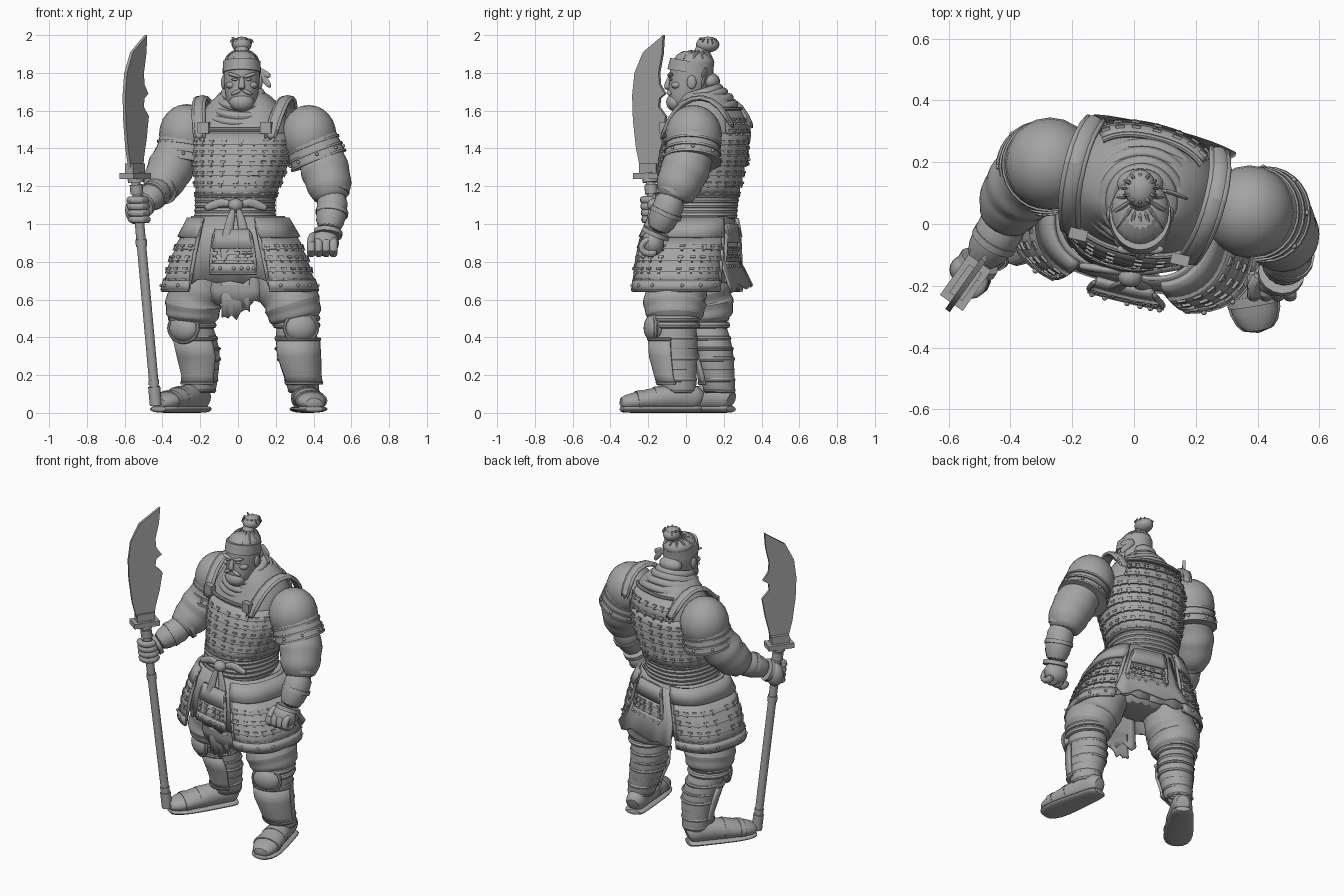
import bpy, bmesh, math, random
from mathutils import Vector, Matrix

random.seed(4)
default = bpy.data.objects.get("Cube")
if default:
    bpy.data.objects.remove(default)

grey = bpy.data.materials.new("stone_grey")
grey.use_nodes = True
grey.diffuse_color = (0.37, 0.37, 0.37, 1)
grey.node_tree.nodes["Principled BSDF"].inputs["Base Color"].default_value = grey.diffuse_color
made = []
X, Y, Z = Vector((1, 0, 0)), Vector((0, 1, 0)), Vector((0, 0, 1))


def finish(name, bm, subdiv=0, thick=0):
    bmesh.ops.remove_doubles(bm, verts=bm.verts, dist=1e-5)
    bmesh.ops.recalc_face_normals(bm, faces=bm.faces)
    mesh = bpy.data.meshes.new(name)
    bm.to_mesh(mesh)
    bm.free()
    mesh.materials.append(grey)
    obj = bpy.data.objects.new(name, mesh)
    bpy.context.collection.objects.link(obj)
    if thick:
        solid = obj.modifiers.new("thickness", 'SOLIDIFY')
        solid.thickness, solid.offset = thick, 0
    if subdiv:
        obj.modifiers.new("smooth", 'SUBSURF').levels = subdiv
        obj.modifiers["smooth"].render_levels = subdiv
    made.append(obj)
    return obj


def grid(name, rows, wrap_u=False, wrap_v=False, caps=False, **options):
    """Skin a list of point rows."""
    bm = bmesh.new()
    verts = [[bm.verts.new(p) for p in row] for row in rows]
    n, m = len(rows), len(rows[0])
    for i in range(n if wrap_u else n - 1):
        for j in range(m if wrap_v else m - 1):
            k, l = (i + 1) % n, (j + 1) % m
            bm.faces.new((verts[i][j], verts[i][l], verts[k][l], verts[k][j]))
    if caps:
        bm.faces.new(verts[0])
        bm.faces.new(verts[-1])
    return finish(name, bm, **options)


def tube(name, path, ref=X, sides=16, closed=False, subdiv=1, folds=0):
    """Loft ellipses along a path of (x, y, z, radius[, second radius])."""
    path = [(Vector(p[:3]), p[3], p[-1]) for p in path]
    if folds:  # cloth folds as alternating radii
        dense = []
        for (p, a, b), (q, c, d) in zip(path, path[1:]):
            for i in range(folds):
                t, swell = i / folds, 1.06 if i % 2 else 0.97
                dense.append((p.lerp(q, t), (a + (c - a) * t) * swell, (b + (d - b) * t) * swell))
        path = dense + [path[-1]]
    rows, n = [], len(path)
    for i, (p, rw, rh) in enumerate(path):
        nxt = path[(i + 1) % n if closed else min(i + 1, n - 1)][0]
        prev = path[i - 1 if closed else max(i - 1, 0)][0]
        d = (nxt - prev).normalized()
        a = (ref - d * ref.dot(d)).normalized()
        b = d.cross(a)
        rows.append([p + a * rw * math.cos(t) + b * rh * math.sin(t)
                     for t in (math.tau * j / sides for j in range(sides))])
    return grid(name, rows, closed, True, not closed, subdiv=subdiv)


def ball(name, loc, size, turn=None):
    bm = bmesh.new()
    m = Matrix.Translation(loc) @ (turn or Matrix()) @ Matrix.Diagonal((*size, 1))
    bmesh.ops.create_uvsphere(bm, u_segments=20, v_segments=12, radius=1, matrix=m)
    return finish(name, bm)


def boxes(name, frames):
    """Boxes from (centre, three half-axis vectors)."""
    bm = bmesh.new()
    for c, *axes in frames:
        m = Matrix([(*a, 0) for a in axes] + [(*c, 1)]).transposed()
        bmesh.ops.create_cube(bm, size=2, matrix=m)
    return finish(name, bm)


def surface(profile, twist, square=0.85):
    """Rounded-box column from rows of (z, cx, cy, rx, ry); angle zero is its front."""
    turn = Matrix.Rotation(math.radians(twist), 3, 'Z')

    def point(angle, z, out=0.0):
        low = max([r for r in profile if r[0] <= z] or profile[:1])
        high = min([r for r in profile if r[0] > z] or profile[-1:])
        t = (z - low[0]) / (high[0] - low[0]) if high[0] != low[0] else 0
        cx, cy, rx, ry = (p + (q - p) * t for p, q in zip(low[1:], high[1:]))
        s, c = math.sin(math.radians(angle)), math.cos(math.radians(angle))
        s, c = (math.copysign(abs(v) ** square, v) for v in (s, c))
        return turn @ Vector((s * (rx + out), -c * (ry + out), 0)) + Vector((cx, cy, z))
    return point


def shell(name, f, start, end, levels, thick=0.014, ragged=0, subdiv=0):
    steps = max(8, int(abs(end - start) / 6))
    angles = [start + (end - start) * i / steps for i in range(steps + 1)]
    rows = [[f(a, z, out) for a in angles] for z, out in levels]
    if ragged:
        rows[-1] = [p + Z * random.uniform(-ragged, ragged) for p in rows[-1]]
    return grid(name, rows, thick=thick, subdiv=subdiv)


def rim(name, f, start, end, z, out=0.015, r=0.01):
    steps = max(8, int(abs(end - start) / 7))
    pts = [(*f(start + (end - start) * i / steps, z, out), r) for i in range(steps + 1)]
    full = end - start >= 360
    return tube(name, pts[:-1] if full else pts, ref=Z, sides=8, closed=full, subdiv=0)


def lamellar(name, f, start, end, top, bottom, rows, cols):
    """Overlapping rows with laced ties."""
    h = (top - bottom) / rows
    levels, ties = [], []
    for r in range(rows):
        z = top - r * h
        levels += [(z, 0.002), (z - h, 0.014)]
        for c in range(cols):
            a, zm = start + (end - start) * (c + 0.5) / cols, z - h * 0.75
            across = (f(a + 2, zm) - f(a - 2, zm)).normalized()
            down = (f(a, zm - 0.02) - f(a, zm)).normalized()
            out = down.cross(across)
            ties.append((f(a, zm, 0.016), across * 0.014, down * 0.006, out * 0.006))
            ties.append((f(a, z - h, 0.014), across * 0.005, down * 0.012, out * 0.006))
    shell(name, f, start, end, levels)
    boxes(name + "_ties", ties)


# Torso armour, twisted to its right
torso = surface([(1.0, -.015, .05, .19, .19), (1.12, -.015, .06, .185, .19), (1.22, 0, .08, .215, .2),
                 (1.35, .02, .09, .245, .21), (1.48, .025, .11, .25, .2), (1.58, .03, .12, .22, .165),
                 (1.66, .03, .11, .16, .13), (1.7, .03, .1, .1, .1)], -14)
shell("torso_body", torso, -180, 180, [(z / 100, 0) for z in range(100, 171, 5)], subdiv=1)
lamellar("chest_lames", torso, -180, 180, 1.48, 1.15, 6, 24)
lamellar("back_lames", torso, 135, 225, 1.6, 1.48, 2, 7)
rim("chest_upper_rim", torso, -48, 48, 1.5)
rim("back_upper_rim", torso, 132, 228, 1.61)
rim("chest_lower_rim", torso, -180, 180, 1.15)
for i in range(4):
    rim("belt_wrap", torso, -180, 180, 1.045 + i * 0.027, 0.008, 0.018)

# Belt knot with bow and hanging tails
knot = torso(12, 1.1, 0.035)
ball("belt_knot", knot, (.04, .035, .035))
for side in (-1, 1):
    tube("bow_loop", [(*(knot + Vector((side * x, .01 + x * .15, z))), w, .014) for x, z, w in
                      ((.02, 0, .015), (.07, .02, .025), (.12, .0, .025), (.17, -.02, .015))], ref=Z)
    tube("belt_tail", [(*(knot + Vector((side * x, -.015 + z * .13, z))), w, .012) for x, z, w in
                       ((.01, -.01, .015), (.035, -.1, .025), (.05, -.2, .03), (.06, -.3, .025))])

# Skirt plates and ragged cloth
skirt = surface([(.62, .01, .005, .4, .243), (.8, .005, .012, .355, .24), (.95, .005, .025, .285, .23),
                 (1.05, 0, .04, .24, .21)], -14, .7)
shell("under_skirt", skirt, -180, 180, [(1.04, -.01), (.9, -.02), (.7, -.035)], ragged=.02)
for name, start, end, top, low, rows, cols in (
        ("left_tasset", 25, 152, 1.03, .65, 4, 10), ("right_tasset", -157, -24, 1.03, .65, 4, 10),
        ("front_tasset", -8, 16, .97, .74, 3, 5), ("back_tasset", 160, 188, 1.0, .75, 3, 5)):
    lamellar(name, skirt, start, end, top - .1, low + .04, rows, cols)
    shell(name + "_top_plate", skirt, start, end, [(top, .006), (top - .1, .016)], .02)
    shell(name + "_hem_plate", skirt, start, end, [(low + .05, .012), (low, .014)], .022)
    rim(name + "_hem", skirt, start, end, low)
    for a in (start, end):
        tube(name + "_side_rim", [(*skirt(a, z, .013), .012) for z in (top, (top + low) / 2, low)], sides=8)
    for i in range(6):
        ball(name + "_rivet", skirt(start + (end - start) * (i + .5) / 6, low + .025, .026), (.009,) * 3)
flap = surface([(.48, .01, .03, .33, .19), (.75, .01, .03, .33, .22), (1.05, 0, .05, .2, .2)], -8)
shell("front_cloth", flap, -18, 20, [(1, 0), (.8, 0), (.65, .01), (.58, 0)], ragged=.03)
shell("front_cloth_point", flap, -9, 11, [(.75, .006), (.6, .006), (.52, .004)], ragged=.03)
shell("back_cloth", skirt, 154, 200, [(1, -.01), (.8, .01), (.66, .07)], ragged=.025)
tube("pelvis", [(0, .04, z, w, d) for z, w, d in ((1, .19, .17), (.8, .25, .17), (.68, .17, .12))])


def leg(side, trousers, shin, twist, heel, toe):
    tube(side + "_trousers", trousers, folds=3)
    calf = surface(shin, twist, 1)
    top = shin[-1][0]
    shell(side + "_calf", calf, -180, 180, [(z, 0) for z, *_ in shin], .01, subdiv=1)
    for i in range(6):
        rim(side + "_leg_wrap", calf, -180, 180, .12 + .055 * i, -.004, .01 + .004 * (i % 2))
    for z in (top - .015, top + .02):
        rim(side + "_knee_tie", calf, -180, 180, z, .008, .018)
    # Greave and knee guard
    shell(side + "_greave", calf, -70, 70, [(.39, .012), (.3, .014), (.2, .01), (.15, .016)], .02)
    for z in (.39, .16):
        rim(side + "_greave_rim", calf, -72, 72, z, .018)
    turn = Matrix.Rotation(math.radians(twist), 4, 'Z')
    ball(side + "_knee_guard", calf(0, .45, -.01), (.088, .055, .075), turn)
    tube(side + "_knee_guard_rim", [(*(calf(0, .45, .0) + turn @ Vector((.088 * math.cos(a), 0, .075 * math.sin(a)))), .011)
         for a in (math.tau * i / 20 for i in range(20))], ref=turn @ Y, sides=8, closed=True, subdiv=0)
    # Shoe, sole and straps
    heel, toe = Vector(heel), Vector(toe)
    across = (toe - heel).cross(Z).normalized()
    form = ((0, .045, .05), (.08, .062, .07), (.3, .07, .075), (.6, .084, .06), (.85, .084, .047), (1, .045, .035))
    put = lambda t, w, h: (*(heel.lerp(toe, t) + Z * (h + .012)), w, h)
    tube(side + "_shoe", [put(*s) for s in form], ref=across)
    tube(side + "_sole", [(*(heel.lerp(toe, t) + Z * .02), w + .007, .02) for t, w, h in form], ref=across)
    for t, w, h in ((.5, .08, .066), (.72, .086, .055)):
        tube(side + "_shoe_strap", [put(t, w, h), put(t + .07, w, h - .003)], ref=across, subdiv=0)


leg("left", [(.15, .0, .88, .12), (.22, -.03, .7, .145, .15), (.28, -.06, .6, .15, .17),
             (.3, -.06, .53, .15, .165), (.315, -.06, .47, .115)],
    [(.1, .35, -.03, .075, .08), (.2, .335, -.05, .088, .1), (.33, .307, -.06, .108, .12),
     (.48, .31, -.065, .1, .115)], 12, (.33, .085, 0), (.405, -.355, 0))
leg("right", [(-.13, .05, .88, .12), (-.2, .07, .7, .145, .15), (-.235, .085, .6, .15, .165),
              (-.24, .095, .53, .15, .165), (-.245, .1, .47, .115)],
    [(.1, -.2, .18, .075, .08), (.2, -.195, .165, .085, .085), (.33, -.2, .145, .108, .105),
     (.48, -.245, .1, .1, .105)], -30, (-.175, .245, 0), (-.43, -.12, 0))


def arm(side, shoulder, slope, sleeve, bracer):
    c, d = Vector(shoulder), Vector(slope).normalized()
    # Domed pauldron over sloping lames
    ball(side + "_pauldron", c, (.146, .15, .16))
    u = (X - d * X.dot(d)).normalized()
    for i in range(3):
        p, r = c + d * (.015 + .042 * i), .145 + .003 * i
        q = p + d * .045
        tube(side + "_pauldron_lame", [(*p, r - .008), (*q, r)], sides=28, subdiv=0)
        tube(side + "_pauldron_lip", [(*(q - d * .008), r + .005), (*(q + d * .004), r + .005)], sides=28, subdiv=0)
    for k in range(8):
        a = math.tau * k / 8
        ball(side + "_pauldron_rivet", q - d * .025 + (u * math.cos(a) + d.cross(u) * math.sin(a)) * r, (.009,) * 3)
    tube(side + "_sleeve", sleeve, folds=3)
    tube(side + "_bracer", bracer)
    for (x, y, z, r), grow in zip(bracer, (.004, .0, .008)):
        v = (Vector(bracer[-1][:3]) - Vector(bracer[0][:3])).normalized() * .012
        p = Vector((x, y, z))
        tube(side + "_bracer_band", [(*(p - v), r + grow), (*(p + v), r + grow)], subdiv=0)


arm("left", (.375, .04, 1.47), (.35, -.06, -.9),
    [(.39, .04, 1.44, .12), (.45, .01, 1.32, .13), (.48, -.035, 1.22, .128), (.495, -.06, 1.12, .09)],
    [(.505, -.06, 1.18, .082), (.497, -.105, 1.06, .087), (.477, -.16, .95, .068)])
arm("right", (-.272, .195, 1.475), (-.14, -.1, -.95),
    [(-.29, .18, 1.42, .12), (-.345, .14, 1.32, .125), (-.385, .09, 1.24, .12), (-.43, 0, 1.17, .08)],
    [(-.4, .04, 1.19, .085), (-.45, -.05, 1.15, .078), (-.505, -.13, 1.1, .06)])

# Left fist
ball("left_palm", (.46, -.175, .9), (.075, .06, .07))
for i in range(4):
    tube("left_finger", [(.505 - .039 * i, y, z, .024) for y, z in
                         ((-.17, .92), (-.23, .91), (-.245, .86), (-.19, .835), (-.15, .86))], sides=8)
tube("left_thumb", [(.41, -.16, .95, .024), (.38, -.2, .92, .024), (.395, -.245, .89, .02)], sides=8)

# Pole weapon and right grip
foot, head_end = Vector((-.435, -.115, .04)), Vector((-.545, -.19, 1.27))
along = lambda t: foot.lerp(head_end, t)
tube("pole", [(*along(t), .025) for t in (0, .5, 1)], subdiv=0)
for t, r, half in ((.04, .032, .04), (.1, .028, .01), (.7, .03, .015), (.93, .034, .02), (.98, .042, .02)):
    tube("pole_collar", [(*along(t - half), r), (*along(t + half), r)], subdiv=0)
for i in range(4):
    g = along(.8 + .028 * i)
    tube("right_finger", [(*(g + Vector((x, y, 0))), .022) for x, y in
                          ((.035, .045), (.05, -.01), (.022, -.05), (-.033, -.045), (-.05, 0))], ref=Z, sides=8)
ball("right_palm", along(.84) + Vector((-.015, .03, 0)), (.055, .05, .075))
broad = Vector((.58, .82, 0))
flat = Z.cross(broad)
boxes("blade_guard", [(head_end - Z * .015, broad * .08, flat * .045, Z * .016),
                      (head_end + Z * .02, broad * .055, flat * .025, Z * .03)])
outline = [(-.05, 1.26), (-.085, 1.4), (-.105, 1.55), (-.11, 1.68), (-.095, 1.8), (-.04, 1.91), (.09, 2),
           (.082, 1.9), (.06, 1.8), (.065, 1.74), (.1, 1.69), (.065, 1.665), (.06, 1.62), (.105, 1.57),
           (.085, 1.45), (.06, 1.35), (.05, 1.26)]
base = Vector((-.54, -.19, 0)) - flat * .009
bm = bmesh.new()
face = bm.faces.new([bm.verts.new(base + broad * u + Z * z) for u, z in outline])
rest = bmesh.ops.extrude_face_region(bm, geom=[face], use_keep_orig=True)["geom"]
bmesh.ops.translate(bm, verts=[v for v in rest if isinstance(v, bmesh.types.BMVert)], vec=flat * .018)
finish("blade", bm)

# Shoulder straps with buckles
twist = Matrix.Translation((.03, .11, 0)) @ Matrix.Rotation(math.radians(-14), 4, 'Z')
across = twist.to_3x3() @ X
for side in (-1, 1):
    strap = [(.19, -.2, 1.44), (.21, -.15, 1.56), (.23, -.07, 1.65), (.235, .03, 1.68), (.23, .13, 1.635), (.2, .2, 1.5)]
    pts = [twist @ Vector((side * x, y, z)) for x, y, z in strap]
    tube("shoulder_strap", [(*p, .03, .016) for p in pts], ref=across)
    for shift in (-.026, .026):
        tube("strap_edge", [(*(p + across * shift), .012) for p in pts], sides=8)
    boxes("strap_buckle", [(twist @ Vector((side * .17, -.19, 1.51)), across * .03, twist.to_3x3() @ Y * .018, Z * .03)])

# Scarf folds around the neck
for z, y, w, d, drop in ((1.69, .075, .095, .1, .03), (1.66, .08, .12, .12, .04), (1.62, .09, .15, .14, .05),
                         (1.585, .1, .18, .155, .05)):
    tube("scarf_fold", [(.025 + w * math.cos(a), y + d * math.sin(a), z + drop * math.sin(a), .026)
                        for a in (math.tau * i / 28 for i in range(28))], ref=Z, sides=8, closed=True)

# Head, face and beard
tube("head", [(.02, y, z, w, d) for y, z, w, d in ((-.035, 1.59, .045, .045), (-.02, 1.64, .08, .085),
     (.01, 1.71, .094, .106), (.03, 1.79, .1, .122), (.035, 1.86, .096, .116), (.045, 1.92, .05, .06))])
tube("headband", [(.02, .022, 1.8, .102, .122), (.02, .032, 1.86, .099, .117)], sides=32, subdiv=0)
tube("nose", [(.02, -.08, 1.785, .012), (.02, -.1, 1.745, .016), (.02, -.102, 1.725, .022), (.02, -.085, 1.715, .014)], sides=8)
ball("beard", (.02, -.055, 1.645), (.065, .05, .05))
for side in (-1, 1):
    tilt = Matrix.Rotation(side * -.3, 4, 'Y')
    ball("brow", (.02 + side * .04, -.082, 1.787), (.038, .016, .01), tilt)
    ball("eye", (.02 + side * .036, -.08, 1.765), (.018, .01, .007))
    ball("cheek", (.02 + side * .055, -.05, 1.735), (.03, .028, .02))
    ball("moustache", (.02 + side * .028, -.088, 1.698), (.032, .014, .01), Matrix.Rotation(side * .45, 4, 'Y'))
    ball("ear", (.02 + side * .098, .03, 1.75), (.012, .025, .036))
    tube("headband_tail", [(.09, .11, 1.82, .02, .008), (.13, .1, 1.79 + side * .01, .02, .008),
                           (.175, .08, 1.75 + side * .03, .016, .006)], ref=Z)

# Gathered hair and topknot
ball("nape_hair", (.02, .13, 1.755), (.075, .05, .045))
ball("hair_dome", (.02, .04, 1.855), (.094, .11, .062))
ball("topknot", (.02, .115, 1.95), (.052, .062, .042))
tube("topknot_tie", [(.02, .075, 1.89, .042), (.02, .09, 1.93, .036)], subdiv=0)
for i in range(12):
    a = math.tau * i / 12
    c, s = math.cos(a), math.sin(a)
    tube("swept_hair", [(.02 + .09 * c, .035 + .106 * s, 1.865, .009), (.02 + .065 * c, .05 + .075 * s, 1.9, .01),
                        (.02 + .03 * c, .075 + .035 * s, 1.92, .008)], sides=6)
    tube("loose_strand", [(.02 + .03 * c, .115 + .03 * s, 1.97, .01), (.02 + .05 * c, .115 + .045 * s, 1.985, .008),
                          (.02 + .064 * c, .115 + .055 * s, random.uniform(1.94, 1.99), .004)], sides=6)

# Keep hard edges while smoothing the rest
bpy.ops.object.select_all(action='DESELECT')
for obj in made:
    obj.select_set(True)
bpy.context.view_layer.objects.active = made[0]
bpy.ops.object.shade_smooth_by_angle(angle=math.radians(40))
